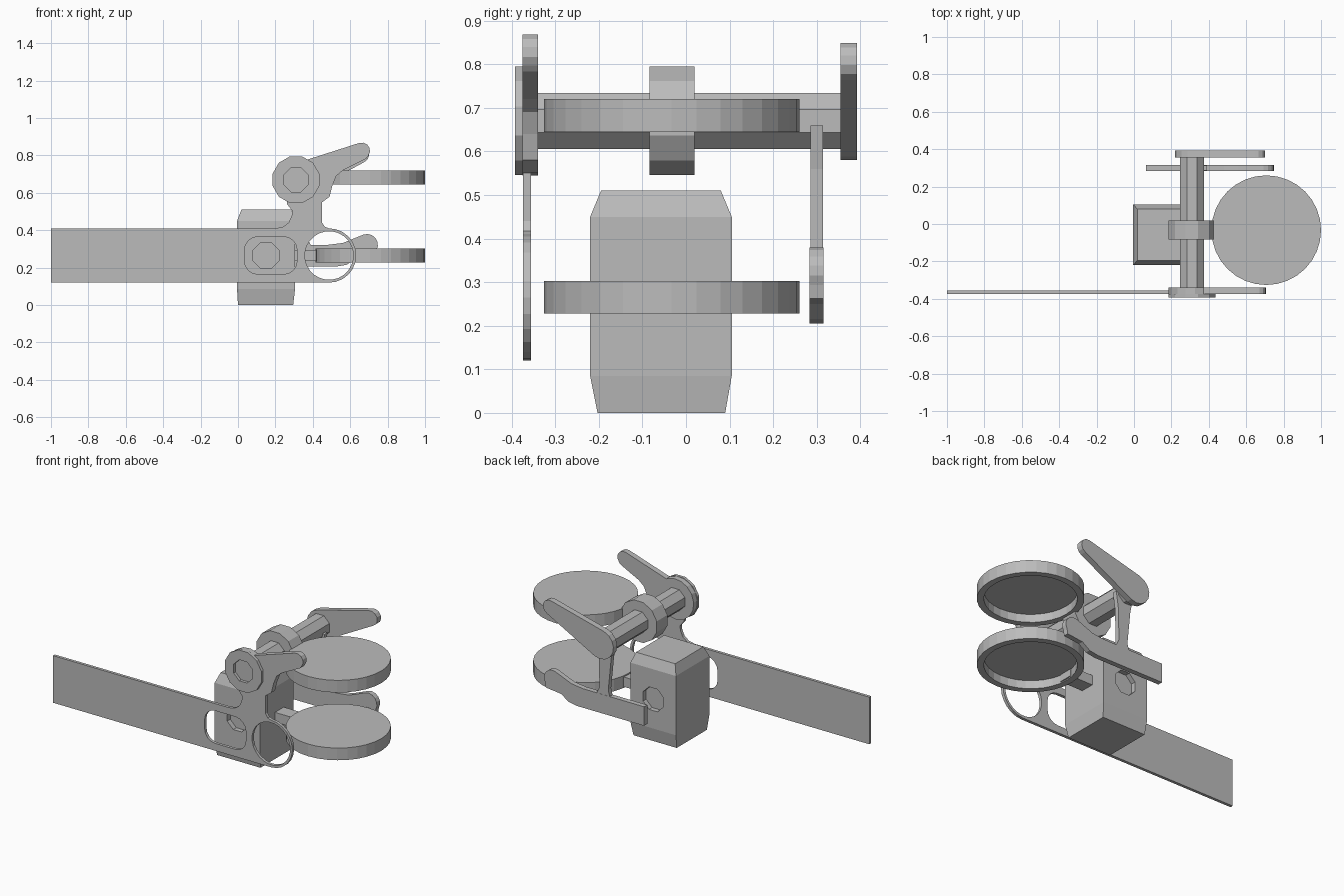
import bpy, bmesh, math
from math import sin, cos, radians, pi

if "Cube" in bpy.data.objects:
    bpy.data.objects.remove(bpy.data.objects["Cube"])

grey = bpy.data.materials.new("plain_grey")
grey.diffuse_color = (0.5, 0.5, 0.5, 1)
grey.use_nodes = True
grey.node_tree.nodes["Principled BSDF"].inputs["Base Color"].default_value = grey.diffuse_color


def add(name, mesh):
    ob = bpy.data.objects.new(name, mesh)
    bpy.context.scene.collection.objects.link(ob)
    mesh.materials.clear()
    mesh.materials.append(grey)
    return ob


def arc(cx, cz, r, a0, a1, n):
    """n + 1 points along an arc, angles in degrees"""
    return [(cx + r * cos(radians(a0 + (a1 - a0) * i / n)),
             cz + r * sin(radians(a0 + (a1 - a0) * i / n))) for i in range(n + 1)]


def circle(cx, cz, r, n, turn=0.5):
    return arc(cx, cz, r, 360 / n * turn, 360 + 360 / n * turn, n)[:-1]


def plate(name, outline, y0, y1, holes=()):
    """flat part: x-z outline with holes, extruded from y0 to y1"""
    cu = bpy.data.curves.new(name, 'CURVE')
    cu.dimensions, cu.fill_mode, cu.extrude = '2D', 'BOTH', (y1 - y0) / 2
    for loop in [outline, *holes]:
        sp = cu.splines.new('POLY')
        sp.points.add(len(loop) - 1)
        for p, (x, z) in zip(sp.points, loop):
            p.co = (x, z, 0, 1)
        sp.use_cyclic_u = True
    tmp = bpy.data.objects.new("tmp", cu)
    bpy.context.scene.collection.objects.link(tmp)
    dg = bpy.context.evaluated_depsgraph_get()
    me = bpy.data.meshes.new_from_object(tmp.evaluated_get(dg))
    bpy.data.objects.remove(tmp)
    bm = bmesh.new()
    bm.from_mesh(me)
    for v in bm.verts:
        x, z, t = v.co
        v.co = (x, (y0 + y1) / 2 - t, z)
    bmesh.ops.remove_doubles(bm, verts=bm.verts, dist=1e-5)
    bmesh.ops.recalc_face_normals(bm, faces=bm.faces)
    for f in bm.faces:
        f.smooth = False
    bm.to_mesh(me)
    bm.free()
    return add(name, me)


def loft(name, rings):
    """skin over equal-length rings of 3D points, capped at both ends"""
    bm = bmesh.new()
    vs = [[bm.verts.new(p) for p in r] for r in rings]
    n = len(vs[0])
    for a, b in zip(vs, vs[1:]):
        for i in range(n):
            j = (i + 1) % n
            bm.faces.new((a[i], a[j], b[j], b[i]))
    bm.faces.new(vs[0])
    bm.faces.new(vs[-1])
    bmesh.ops.recalc_face_normals(bm, faces=bm.faces)
    me = bpy.data.meshes.new(name)
    bm.to_mesh(me)
    bm.free()
    return add(name, me)


def cut(ob, cutter):
    m = ob.modifiers.new("cut", 'BOOLEAN')
    m.operation, m.object, m.solver = 'DIFFERENCE', cutter, 'EXACT'
    bpy.context.view_layer.objects.active = ob
    bpy.ops.object.modifier_apply(modifier=m.name)
    bpy.data.objects.remove(cutter)


HX, HZ = 0.31, 0.67          # shaft axis

# long front plate with ring end, rounded window and neck up to the shaft
outline = [(-1, .12)] + arc(.487, .265, .145, -90, 90, 12) + [
    (.465, .418), (.45, .44), (.45, .56), (.26, .56), (.262, .54), (.29, .505),
    (.287, .475), (.27, .44), (.24, .418), (.2, .41), (-1, .41)]
window = []
for cx, cz, a in ((.243, .293, 0), (.107, .293, 90), (.107, .238, 180), (.243, .238, 270)):
    window += arc(cx, cz, .073, a, a + 90, 4)
plate("front_plate", outline, -.374, -.356, [window, circle(.487, .265, .13, 24)])

# front lever, thicker than the plate
front = arc(HX, HZ, .125, 60, 290, 10) + [(.45, .55), (.49, .58), (.505, .64), (.525, .69),
                                         (.56, .72), (.685, .783)]
front += arc(.662, .825, .044, -40, 108, 5)
plate("front_lever", front, -.375, -.34)

# hub ring with an octagonal recess
plate("hub_ring", circle(HX, HZ, .129, 12), -.393, -.375, [circle(HX, HZ, .07, 8)])

# straight rear lever
rear = arc(HX, HZ, .09, 105, 295, 8) + arc(.656, .805, .045, -65, 105, 6)
plate("rear_lever", rear, .355, .392)

# shaft and middle collar
plate("shaft", circle(HX, HZ, .07, 8), -.345, .36)
plate("collar", circle(HX, HZ, .129, 12), -.084, .02)

# rear bar with raised rounded tip, and the strut that hangs it from the shaft
bar = [(.065, .205), (.52, .205), (.58, .215), (.63, .25), (.735, .262)]
bar += arc(.69, .322, .058, -30, 110, 6) + [(.56, .332), (.48, .322), (.065, .322)]
plate("rear_bar", bar, .284, .315)
plate("rear_strut", [(.295, .30), (.40, .30), (.37, .36), (.375, .56), (.39, .66),
                     (.27, .66), (.29, .56), (.31, .36)], .286, .314)

# body block, tapered at top and bottom
levels = [(0, 0, .295, -.203, .09), (.085, -.005, .305, -.22, .105),
          (.45, -.005, .305, -.22, .105), (.51, .018, .285, -.195, .08)]
body = loft("body_block", [[(a, c, z), (b, c, z), (b, d, z), (a, d, z)]
                           for z, a, b, c, d in levels])
# octagonal sockets in its front and rear
for y0, y1 in ((-.3, -.19), (.075, .2)):
    cut(body, plate("socket_cutter", circle(.15, .265, .075, 8), y0, y1))

# two round pads, hollow underneath
for name, z in (("lower_pad", .228), ("upper_pad", .645)):
    prof = [(.255, z + .05), (.255, z), (.293, z), (.293, z + .075)]
    loft(name, [[(.707 + r * cos(2 * pi * i / 32), -.033 + r * sin(2 * pi * i / 32), h)
                 for i in range(32)] for r, h in prof])

# link from the body to the lower pad
plate("pad_link", [(.29, .235), (.46, .235), (.46, .295), (.29, .295)], -.075, .01)
